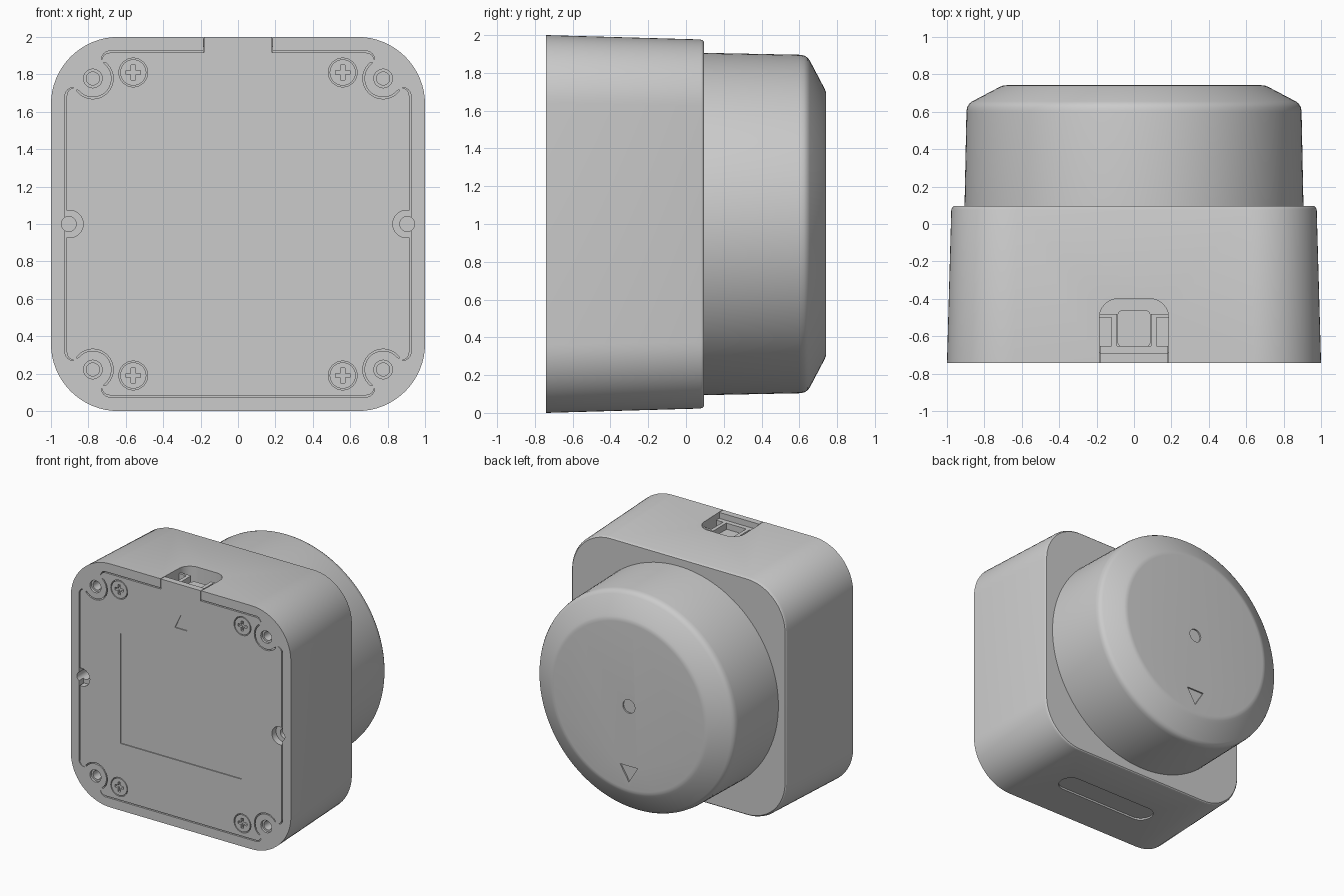
import bpy, bmesh
from math import sin, cos, pi, radians

if "Cube" in bpy.data.objects:
    bpy.data.objects.remove(bpy.data.objects["Cube"])

grey = bpy.data.materials.new("light_grey")
grey.use_nodes = True
colour = (0.6, 0.6, 0.6, 1)
grey.diffuse_color = colour
grey.node_tree.nodes["Principled BSDF"].inputs["Base Color"].default_value = colour

FRONT, BACK, MID = -0.742, 0.742, 1.0


def loft(name, pts, layers, axis="y"):
    """Closed solid: outline repeated at (position, scale) layers along y or z."""
    bm = bmesh.new()
    rings = []
    for pos, s in layers:
        if axis == "y":
            rings.append([bm.verts.new((a * s, pos, b * s + MID)) for a, b in pts])
        else:
            rings.append([bm.verts.new((a * s, b * s, pos)) for a, b in pts])
    n = len(pts)
    for r0, r1 in zip(rings, rings[1:]):
        for i in range(n):
            j = (i + 1) % n
            bm.faces.new((r0[i], r0[j], r1[j], r1[i]))
    bm.faces.new(rings[0])
    bm.faces.new(rings[-1])
    bmesh.ops.recalc_face_normals(bm, faces=bm.faces)
    me = bpy.data.meshes.new(name)
    bm.to_mesh(me)
    bm.free()
    ob = bpy.data.objects.new(name, me)
    bpy.context.collection.objects.link(ob)
    me.materials.append(grey)
    return ob


def prism(name, pts, p0, p1, axis="y"):
    return loft(name, pts, [(p0, 1), (p1, 1)], axis)


def arc(cx, cy, r, a0, a1, n=12):
    angles = [radians(a0 + (a1 - a0) * i / n) for i in range(n + 1)]
    return [(cx + r * cos(a), cy + r * sin(a)) for a in angles]


def circle(cx, cy, r, n=32):
    return arc(cx, cy, r, 0, 360, n)[:-1]


def box(x0, x1, y0, y1):
    return [(x0, y0), (x1, y0), (x1, y1), (x0, y1)]


def rounded(w, h, r, n=16):
    pts = []
    for sx, sy, a in ((1, 1, 0), (-1, 1, 90), (-1, -1, 180), (1, -1, 270)):
        pts += arc(sx * (w - r), sy * (h - r), r, a, a + 90, n)
    return pts


def cut(target, *cutters):
    for c in cutters:
        bpy.context.view_layer.objects.active = target
        m = target.modifiers.new("cut", "BOOLEAN")
        m.operation, m.solver, m.object = "DIFFERENCE", "EXACT", c
        bpy.ops.object.modifier_apply(modifier=m.name)
        bpy.data.objects.remove(c)


def smooth(ob):
    bpy.ops.object.select_all(action="DESELECT")
    ob.select_set(True)
    bpy.context.view_layer.objects.active = ob
    bpy.ops.object.shade_smooth_by_angle(angle=radians(25))


BOSS_X, BOSS_Z = 0.776, 0.778
SCREW_X, SCREW_Z = 0.56, 0.81
corners = [(sx, sz) for sx in (1, -1) for sz in (1, -1)]


def cover_outline(g=0.0):
    """Cover shape with a curled bite around each corner boss, shrunk by g."""
    e = 0.925 - g
    q = arc(e - 0.045, 0.685, 0.045, 0, 100, 6)
    q += arc(BOSS_X, BOSS_Z, 0.1 + g, -40, -230, 20)
    q += arc(0.685, e - 0.045, 0.045, -10, 90, 6)
    mirror = [(-x, z) for x, z in reversed(q)]
    top = q + mirror
    return top + [(x, -z) for x, z in reversed(top)]


# Housing: tapered rounded square with a softened rear edge
housing = loft("housing", rounded(1, 1, 0.36),
               [(FRONT, 1), (0.075, 0.977), (0.088, 0.973), (0.095, 0.966)])
cut(housing, prism("pocket", cover_outline(), FRONT - 0.1, FRONT + 0.055))

# Port opening in the top, arched at its far end
arch = [(-0.185, -0.9), (0.185, -0.9)]
arch += arc(0.085, -0.5, 0.1, 0, 90, 8) + arc(-0.085, -0.5, 0.1, 90, 180, 8)
cut(housing, prism("port_opening", arch, 1.86, 2.1, "z"))

# Corner boss holes
for sx, sz in corners:
    x, z = sx * BOSS_X, sz * BOSS_Z
    cut(housing, prism("counterbore", circle(x, z, 0.05), FRONT - 0.1, FRONT + 0.02),
        prism("bore", circle(x, z, 0.035), FRONT - 0.1, FRONT + 0.3))

# Side latch holes
for s in (1, -1):
    cut(housing, prism("latch_hole", circle(s * 0.905, 0, 0.04), FRONT - 0.1, FRONT + 0.16))

# Shallow pill-shaped panel in the underside
pill = [(x, y - 0.34) for x, y in rounded(0.45, 0.095, 0.094, 10)]
cut(housing, prism("pill", pill, -0.1, 0.024, "z"))
smooth(housing)

# Front cover with latch notches, screw seats and shallow recesses
cover = prism("front_cover", cover_outline(0.009), FRONT, FRONT + 0.054)
for s in (1, -1):
    cut(cover, prism("notch", circle(s * 0.9, 0, 0.073), FRONT - 0.1, 0))
for sx, sz in corners:
    cut(cover, prism("seat", circle(sx * SCREW_X, sz * SCREW_Z, 0.077),
                     FRONT - 0.1, FRONT + 0.03))
cut(cover, prism("label_area", box(-0.55, 0.55, -0.45, 0.455), FRONT - 0.1, FRONT + 0.008),
    prism("arrow", [(-0.055, 0.635), (0.055, 0.635), (0, 0.75)], FRONT - 0.1, FRONT + 0.008))
smooth(cover)

# Cover tab closing the front of the port opening, with its inner step
prism("cover_tab", box(-0.181, 0.181, 0.9, 0.999), FRONT, FRONT + 0.052)
prism("tab_step", box(-0.181, 0.181, 0.86, 0.95), FRONT + 0.052, FRONT + 0.09)

# Port connector, its guide ribs and side ledges
connector = prism("port_connector", rounded(0.088, 0.1, 0.03, 6), 1.85, 1.9, "z")
connector.location.y = -0.56
for s, side in ((1, "left"), (-1, "right")):
    prism(side + "_port_rib", box(*sorted((s * 0.09, s * 0.12)), -0.66, -0.48), 1.85, 1.95, "z")
    prism(side + "_port_ledge", box(*sorted((s * 0.12, s * 0.187)), -0.5, -0.48), 1.85, 1.95, "z")

# Cover screws with cross slots
for i, (sx, sz) in enumerate(corners):
    x, z = sx * SCREW_X, sz * SCREW_Z
    screw = prism("cover_screw_%d" % (i + 1), circle(x, z, 0.07), FRONT, FRONT + 0.032)
    a, b = 0.04, 0.011
    cross = [(a, -b), (a, b), (b, b), (b, a), (-b, a), (-b, b),
             (-a, b), (-a, -b), (-b, -b), (-b, -a), (b, -a), (b, -b)]
    cut(screw, prism("cross", [(x + u, z + v) for u, v in cross], FRONT - 0.1, FRONT + 0.022))
    smooth(screw)

# Round knob with rounded shoulder and chamfered rim
knob = loft("round_knob", circle(0, 0, 1, 128),
            [(0.05, 0.907), (0.6, 0.896), (0.625, 0.892), (0.642, 0.882), (0.655, 0.866),
             (0.724, 0.735), (0.734, 0.715), (0.740, 0.7), (BACK, 0.68)])
cut(knob, prism("dimple", circle(0, 0, 0.055), BACK - 0.012, BACK + 0.1),
    prism("marker", [(-0.08, -0.49), (0.08, -0.49), (0, -0.62)], BACK - 0.012, BACK + 0.1))
smooth(knob)
